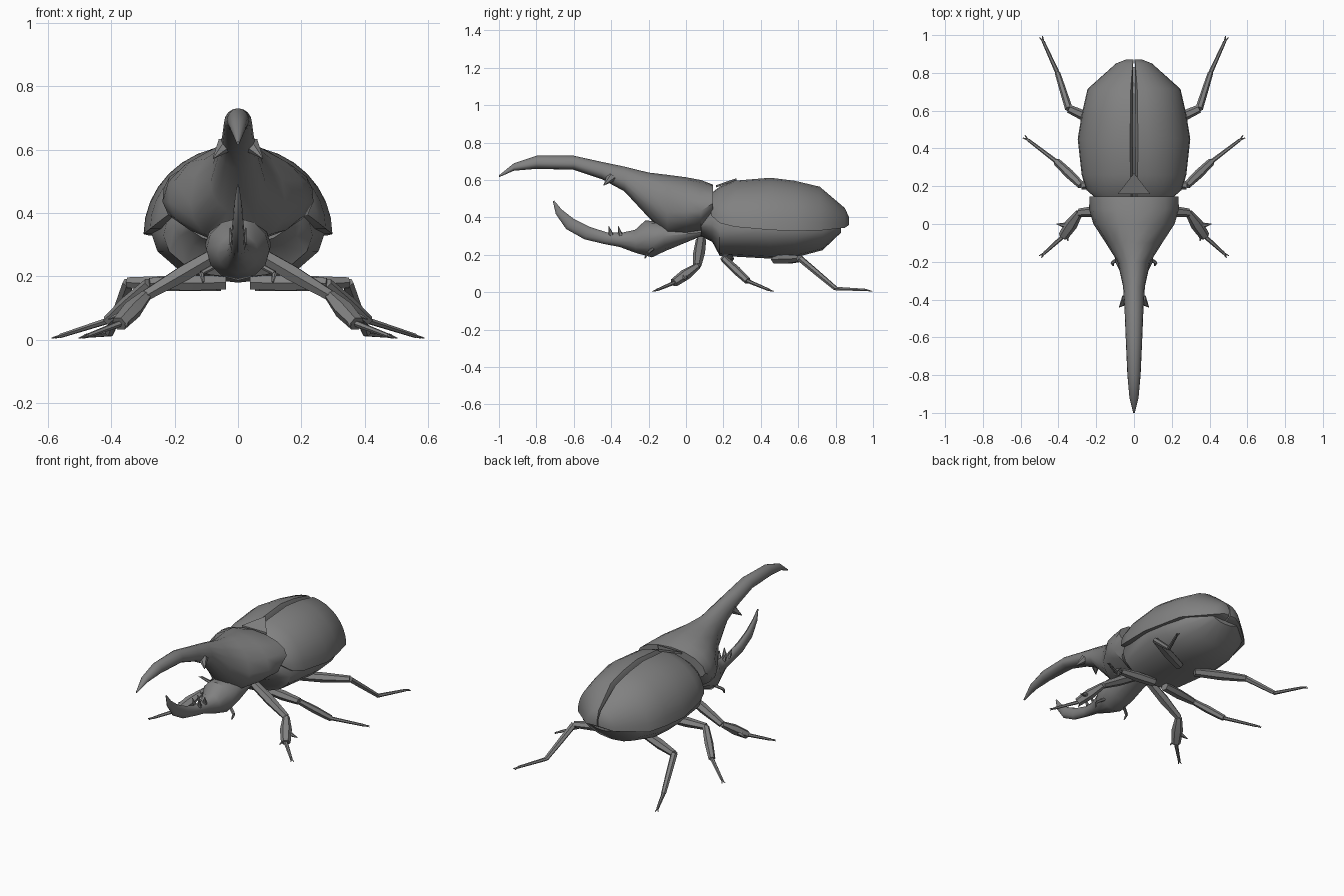
import bpy, bmesh, math
from mathutils import Vector

cube = bpy.data.objects.get("Cube")
if cube:
    bpy.data.objects.remove(cube, do_unlink=True)

grey = bpy.data.materials.new("shell_grey")
grey.use_nodes = True
grey.diffuse_color = (0.22, 0.22, 0.22, 1)
grey.node_tree.nodes["Principled BSDF"].inputs["Base Color"].default_value = (0.22, 0.22, 0.22, 1)
parts = []


def loft(name, rings):
    """Skin a list of equal-length point rings and cap both ends."""
    bm = bmesh.new()
    rows = [[bm.verts.new(p) for p in ring] for ring in rings]
    n = len(rows[0])
    for a, b in zip(rows, rows[1:]):
        for i in range(n):
            j = (i + 1) % n
            bm.faces.new((a[i], a[j], b[j], b[i]))
    bm.faces.new(rows[0])
    bm.faces.new(rows[-1])
    bmesh.ops.recalc_face_normals(bm, faces=bm.faces)
    mesh = bpy.data.meshes.new(name)
    bm.to_mesh(mesh)
    bm.free()
    mesh.materials.append(grey)
    ob = bpy.data.objects.new(name, mesh)
    bpy.context.collection.objects.link(ob)
    parts.append(ob)


def body(name, sections, n=16):
    """Egg-shaped upright sections: y, half width, top, bottom."""
    rings = []
    for y, w, top, bot in sections:
        mid = bot + 0.4 * (top - bot)
        ring = []
        for i in range(n):
            a = 2 * math.pi * i / n
            s = math.sin(a)
            ring.append((w * math.cos(a), y, mid + s * ((top - mid) if s > 0 else (mid - bot))))
        rings.append(ring)
    loft(name, rings)


def tube(name, points, radii, n=6):
    """Tapered tube; radii holds half width and half thickness per point."""
    pts = [Vector(p) for p in points]
    rings = []
    for i, (w, h) in enumerate(radii):
        t = (pts[min(i + 1, len(pts) - 1)] - pts[max(i - 1, 0)]).normalized()
        s = t.cross(Vector((0, 0, 1))).normalized()
        u = s.cross(t)
        rings.append([pts[i] + s * w * math.cos(k * math.tau / n) + u * h * math.sin(k * math.tau / n)
                      for k in range(n)])
    loft(name, rings)


def limb(name, a, b, widths, side):
    """Straight limb piece with evenly spaced widths, a little flattened."""
    a, b = (Vector((side * p[0], p[1], p[2])) for p in (a, b))
    last = len(widths) - 1
    tube(name, [a.lerp(b, i / last) for i in range(last + 1)], [(w, 0.88 * w) for w in widths])


def spike(name, base, tip, r, side=1):
    limb(name, base, tip, (r, 0.002), side)


# Thorax shield drawn out into the long upper horn
body("thorax_and_upper_horn", [
    (0.145, 0.235, 0.575, 0.41), (0.08, 0.238, 0.60, 0.325), (0.0, 0.215, 0.615, 0.31),
    (-0.1, 0.15, 0.628, 0.295), (-0.2, 0.087, 0.64, 0.40), (-0.33, 0.058, 0.672, 0.54),
    (-0.45, 0.05, 0.697, 0.605), (-0.6, 0.044, 0.73, 0.655), (-0.8, 0.035, 0.73, 0.66),
    (-0.92, 0.024, 0.69, 0.65), (-1.0, 0.004, 0.625, 0.615)])

# Abdomen under the wing cases, reaching forward as the neck
body("abdomen", [
    (0.08, 0.16, 0.48, 0.30), (0.14, 0.20, 0.50, 0.27), (0.18, 0.235, 0.53, 0.195),
    (0.45, 0.275, 0.58, 0.18), (0.58, 0.26, 0.56, 0.185), (0.73, 0.215, 0.50, 0.225),
    (0.83, 0.10, 0.43, 0.32)])

# Head with the lower horn curling upward: y, z, half width, half thickness
head = [(0.08, 0.32, 0.08, 0.02), (-0.12, 0.30, 0.105, 0.08), (-0.2, 0.285, 0.10, 0.10),
        (-0.27, 0.272, 0.065, 0.062), (-0.35, 0.28, 0.035, 0.038), (-0.43, 0.289, 0.025, 0.032),
        (-0.53, 0.317, 0.022, 0.036), (-0.62, 0.365, 0.018, 0.034), (-0.68, 0.43, 0.012, 0.02),
        (-0.708, 0.488, 0.003, 0.004)]
tube("head_and_lower_horn", [(0, y, z) for y, z, w, h in head], [(w, h) for y, z, w, h in head], 12)
spike("lower_horn_tip_tooth", (0, -0.62, 0.38), (0, -0.655, 0.425), 0.015)

# Wing case outline: y, half width, top, lower edge
case = [(0.135, 0.20, 0.53, 0.41), (0.18, 0.252, 0.565, 0.37), (0.26, 0.277, 0.597, 0.35),
        (0.45, 0.298, 0.613, 0.333), (0.58, 0.277, 0.597, 0.328), (0.715, 0.246, 0.565, 0.33),
        (0.85, 0.095, 0.45, 0.345), (0.872, 0.04, 0.40, 0.36)]

# Leg joints: hip, knee, ankle, toe; then the greatest shin width
legs = {
    "front": ((0.05, 0.08, 0.28), (0.29, 0.06, 0.14), (0.375, -0.065, 0.05), (0.475, -0.155, 0.012), 0.034),
    "middle": ((0.04, 0.23, 0.18), (0.28, 0.205, 0.178), (0.41, 0.33, 0.06), (0.56, 0.445, 0.012), 0.025),
    "hind": ((0.06, 0.48, 0.175), (0.345, 0.61, 0.18), (0.405, 0.80, 0.02), (0.48, 0.965, 0.012), 0.018),
}

for side, tag in ((1, "left"), (-1, "right")):
    # Domed wing case with a groove along the centre line
    rings = []
    for y, w, top, low in case:
        ring = [(side * 0.004, y, low), (side * 0.004, y, top - 0.03)]
        for i in range(9):
            a = math.radians(4 + 86 * i / 8)
            ring.append((side * w * math.sin(a), y, low + (top - low) * math.cos(a)))
        rings.append(ring)
    loft(tag + "_wing_case", rings)

    # Jointed legs with a pair of claws on each foot
    for leg, (hip, knee, ankle, toe, shin) in legs.items():
        limb(f"{tag}_{leg}_femur", hip, knee, (0.028, 0.032, 0.022), side)
        limb(f"{tag}_{leg}_tibia", knee, ankle, (0.02, shin, 0.8 * shin), side)
        limb(f"{tag}_{leg}_tarsus", ankle, toe, (0.012, 0.01, 0.008), side)
        ahead = (Vector(toe) - Vector(ankle)).normalized() * 0.03
        for k in (1, -1):
            tip = (toe[0] + ahead.x + k * 0.3 * ahead.y, toe[1] + ahead.y - k * 0.3 * ahead.x, 0.005)
            spike(f"{tag}_{leg}_{'outer' if k > 0 else 'inner'}_claw", toe, tip, 0.006, side)
    spike(tag + "_front_tibia_outer_spur", (0.35, -0.01, 0.085), (0.41, 0.0, 0.065), 0.02, side)
    spike(tag + "_front_tibia_inner_spur", (0.355, -0.05, 0.06), (0.35, -0.09, 0.04), 0.014, side)

    # Teeth on the horns and feelers beside the mouth
    spike(tag + "_upper_horn_tooth", (0.04, -0.40, 0.615), (0.078, -0.44, 0.572), 0.03, side)
    for y, place in ((-0.40, "front"), (-0.35, "rear")):
        spike(f"{tag}_lower_horn_{place}_tooth", (0.015, y, 0.305), (0.025, y - 0.013, 0.353), 0.015, side)
    limb(tag + "_feeler_base", (0.06, -0.17, 0.24), (0.115, -0.205, 0.21), (0.01, 0.009), side)
    limb(tag + "_feeler_tip", (0.115, -0.205, 0.21), (0.11, -0.22, 0.182), (0.009, 0.004), side)

# Small triangular plate between the wing cases
loft("scutellum", [[(-0.085, 0.16, z + 0.56), (0.085, 0.16, z + 0.56), (0, 0.27, z + 0.598)]
                   for z in (0, 0.012)])

# Smooth shading that keeps hard edges
bpy.ops.object.select_all(action="DESELECT")
for ob in parts:
    ob.select_set(True)
bpy.context.view_layer.objects.active = parts[0]
bpy.ops.object.shade_smooth_by_angle(angle=math.radians(40))
